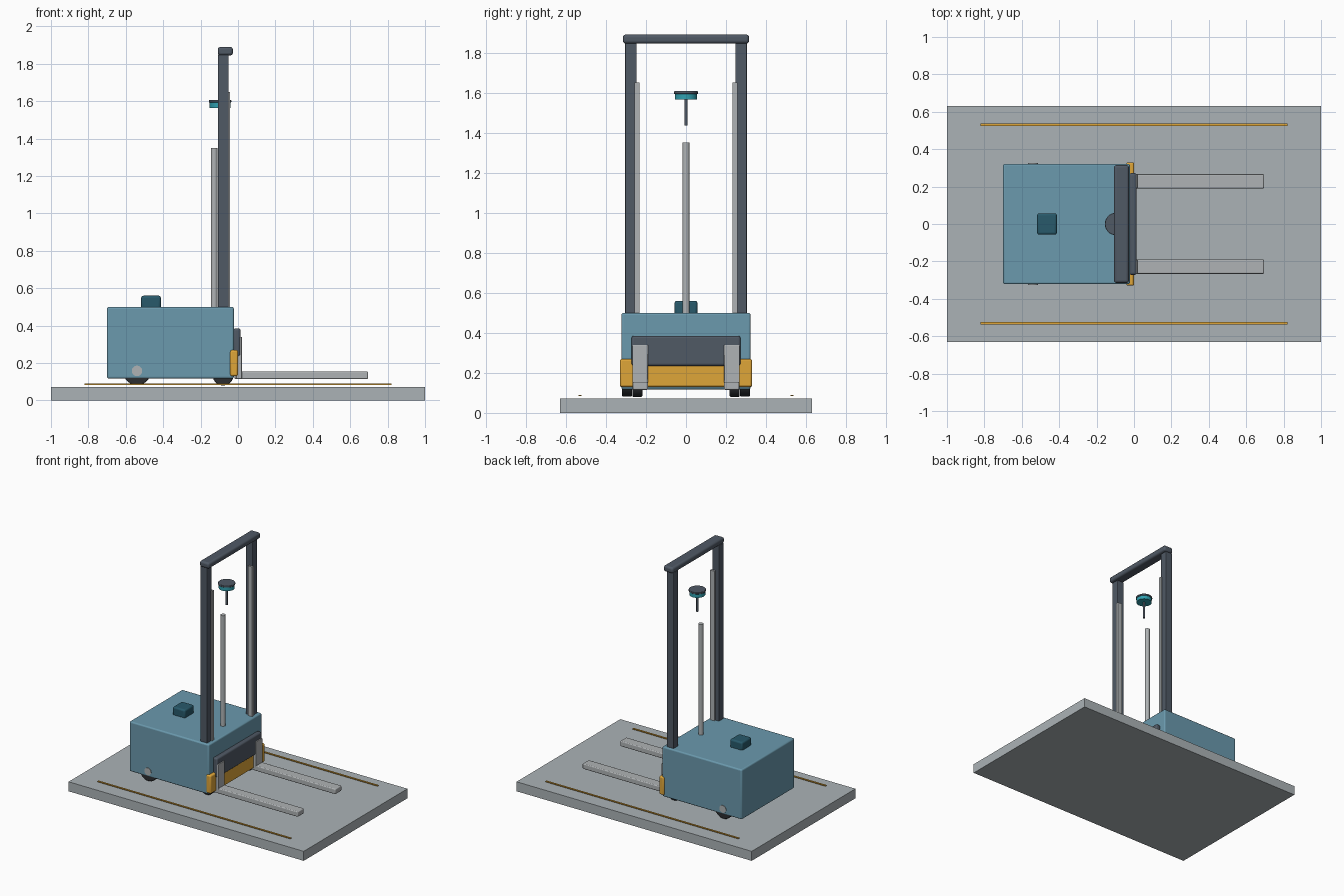
import bpy, math

if "Cube" in bpy.data.objects:
    bpy.data.objects.remove(bpy.data.objects["Cube"])

def mat(name, r, g, b):
    m = bpy.data.materials.new(name)
    m.diffuse_color = (r, g, b, 1)
    m.use_nodes = True
    m.node_tree.nodes["Principled BSDF"].inputs["Base Color"].default_value = m.diffuse_color
    return m

BLUE = mat("body_blue", 0.145, 0.32, 0.42)
DARK = mat("dark_steel", 0.08, 0.10, 0.13)
YELLOW = mat("safety_yellow", 0.74, 0.38, 0.04)
TEAL = mat("sensor_teal", 0.03, 0.35, 0.43)
DEEP = mat("deep_teal", 0.021, 0.10, 0.145)
RUBBER = mat("rubber", 0.025, 0.027, 0.03)
FLOOR = mat("floor_grey", 0.41, 0.45, 0.47)
STEEL = mat("light_steel", 0.43, 0.45, 0.46)

def box(name, x, y, z, material, bevel=0.0):
    """Box from (min, max) ranges, with optional rounded edges."""
    bpy.ops.mesh.primitive_cube_add(size=1, location=[(a + b) / 2 for a, b in (x, y, z)])
    o = bpy.context.object
    o.name = name
    o.scale = [b - a for a, b in (x, y, z)]
    bpy.ops.object.transform_apply(location=False, rotation=False, scale=True)
    o.data.materials.append(material)
    if bevel:
        m = o.modifiers.new("bevel", 'BEVEL')
        m.width, m.segments = bevel, 3
        bpy.ops.object.shade_smooth_by_angle(angle=math.radians(35))
    return o

def cyl(name, loc, r, depth, material, axis='Z', bevel=0.0):
    rot = (math.pi / 2, 0, 0) if axis == 'Y' else (0, 0, 0)
    bpy.ops.mesh.primitive_cylinder_add(vertices=40, radius=r, depth=depth, location=loc, rotation=rot)
    o = bpy.context.object
    o.name = name
    o.data.materials.append(material)
    if bevel:
        m = o.modifiers.new("bevel", 'BEVEL')
        m.width, m.segments, m.limit_method = bevel, 2, 'ANGLE'
    bpy.ops.object.shade_smooth_by_angle(angle=math.radians(35))
    return o

# Floor slab
box("floor_slab", (-1, 1), (-0.63, 0.63), (0, 0.073), FLOOR)

# Truck body, top button housing, front bumper
box("truck_body", (-0.70, -0.022), (-0.322, 0.322), (0.117, 0.50), BLUE, 0.01)
box("top_control_box", (-0.518, -0.412), (-0.057, 0.057), (0.49, 0.56), DEEP, 0.012)
box("front_bumper", (-0.042, 0.0), (-0.33, 0.33), (0.13, 0.27), YELLOW, 0.01)

# Fork carriage
box("fork_carriage", (-0.025, 0.014), (-0.272, 0.272), (0.235, 0.385), DARK, 0.012)

# Lift cylinder
cyl("lift_cylinder", (-0.127, 0, 0.92), 0.018, 0.86, STEEL)

# Mast top beam
box("mast_crossbar", (-0.108, -0.027), (-0.315, 0.315), (1.845, 1.89), DARK, 0.014)

# Hanging navigation sensor
cyl("sensor_stem", (-0.096, 0, 1.505), 0.008, 0.14, DARK)
cyl("sensor_housing", (-0.096, 0, 1.58), 0.056, 0.03, TEAL)
cyl("sensor_cap", (-0.096, 0, 1.60), 0.06, 0.014, DARK, bevel=0.003)

# Parts repeated on both sides
for side, s in (("right", -1), ("left", 1)):
    def span(a, b):
        return tuple(sorted((s * a, s * b)))
    box(f"floor_line_{side}", (-0.82, 0.82), span(0.523, 0.536), (0.084, 0.09), YELLOW)
    box(f"mast_post_{side}", (-0.108, -0.05), span(0.247, 0.304), (0.45, 1.85), DARK, 0.004)
    box(f"mast_rail_{side}", (-0.078, -0.042), span(0.232, 0.256), (0.45, 1.65), STEEL)
    box(f"fork_blade_{side}", (-0.02, 0.695), span(0.19, 0.266), (0.115, 0.155), STEEL, 0.006)
    box(f"fork_shank_{side}", (-0.01, 0.021), span(0.19, 0.268), (0.117, 0.34), STEEL, 0.004)
    cyl(f"drive_wheel_{side}", (-0.54, s * 0.295, 0.156), 0.074, 0.05, RUBBER, 'Y', 0.005)
    cyl(f"wheel_hub_{side}", (-0.54, s * 0.30, 0.158), 0.028, 0.052, STEEL, 'Y')
    cyl(f"front_caster_{side}", (-0.08, s * 0.243, 0.136), 0.056, 0.05, RUBBER, 'Y', 0.005)
